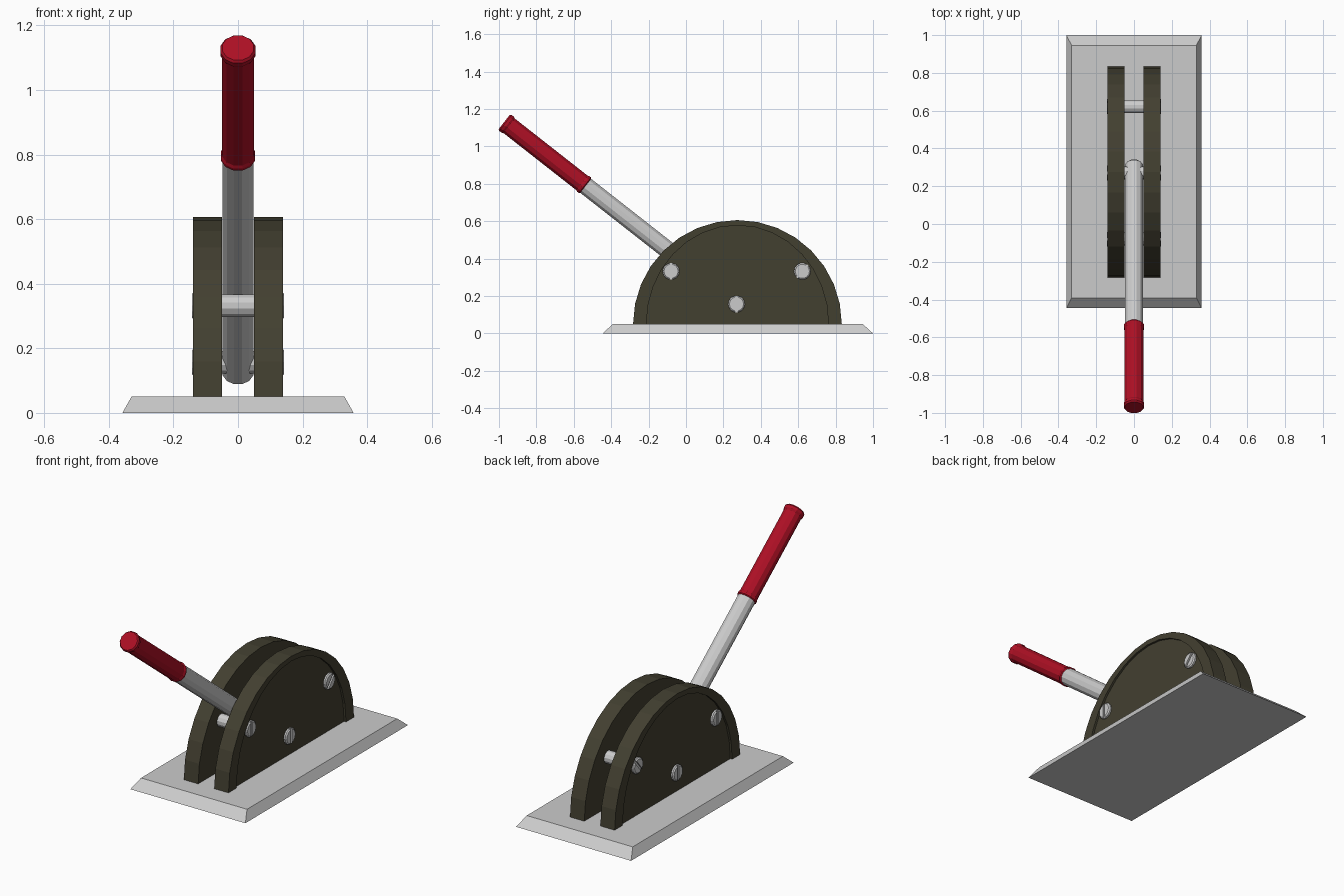
import bpy, bmesh, math
from mathutils import Vector, Matrix

if "Cube" in bpy.data.objects:
    bpy.data.objects.remove(bpy.data.objects["Cube"])


def make(name, bm, color=None):
    bmesh.ops.recalc_face_normals(bm, faces=bm.faces)
    me = bpy.data.meshes.new(name)
    bm.to_mesh(me)
    bm.free()
    ob = bpy.data.objects.new(name, me)
    bpy.context.collection.objects.link(ob)
    if color:
        m = bpy.data.materials.new(name + "_paint")
        m.diffuse_color = (*color, 1)
        m.use_nodes = True
        m.node_tree.nodes["Principled BSDF"].inputs["Base Color"].default_value = m.diffuse_color
        me.materials.append(m)
    return ob


def mirror_x(ob):
    mod = ob.modifiers.new("mirror", "MIRROR")
    mod.use_mirror_merge = False


def lathe(name, profile, matrix, sides, color=None):
    """Closed solid from (radius, height) rings around local z."""
    bm = bmesh.new()
    rings = []
    for r, h in profile:
        rings.append([bm.verts.new(matrix @ Vector((
            r * math.cos(2 * math.pi * (i + .5) / sides),
            r * math.sin(2 * math.pi * (i + .5) / sides), h)))
            for i in range(sides)])
    for a, b in zip(rings, rings[1:]):
        for i in range(sides):
            j = (i + 1) % sides
            bm.faces.new((a[i], a[j], b[j], b[i]))
    bm.faces.new(rings[0])
    bm.faces.new(rings[-1])
    return make(name, bm, color)


# base plate with sloping edges
bm = bmesh.new()
bmesh.ops.create_cube(bm, size=1)
for v in bm.verts:
    top = v.co.z > 0
    hx, hy = (0.33, 0.668) if top else (0.358, 0.723)
    v.co = (math.copysign(hx, v.co.x), 0.277 + math.copysign(hy, v.co.y), 0.05 if top else 0)
make("base_plate", bm)

# half-round side plates with a shallow recessed outer face
CY, CZ, SEG = 0.275, 0.05, 16
OLIVE = (0.055, 0.05, 0.03)
bm = bmesh.new()
arcs = []
for x, ry, rz in ((0.05, 0.558, 0.556), (0.139, 0.558, 0.556),
                  (0.139, 0.487, 0.528), (0.127, 0.487, 0.528)):
    arcs.append([bm.verts.new((x, CY + ry * math.cos(math.pi * i / SEG),
                               CZ + rz * math.sin(math.pi * i / SEG)))
                 for i in range(SEG + 1)])
for a, b in zip(arcs, arcs[1:]):
    for i in range(SEG):
        bm.faces.new((a[i], a[i + 1], b[i + 1], b[i]))
bm.faces.new(arcs[0])
bm.faces.new(arcs[-1])
bm.faces.new([a[0] for a in arcs] + [a[-1] for a in reversed(arcs)])
mirror_x(make("side_plate", bm, OLIVE))

# cross pins and slotted bolt heads
to_x = Matrix.Rotation(math.pi / 2, 4, 'Y')
pins = (("front", -0.08, 0.332, 0), ("pivot", 0.27, 0.157, 0), ("rear", 0.622, 0.332, -40))
for label, y, z, turn in pins:
    place = Matrix.Translation((0, y, z))
    lathe(label + "_pin", [(0.036, -0.1), (0.036, 0.1)], place @ to_x, 12)
    head = lathe(label + "_bolt_head", [(0.045, 0.12), (0.045, 0.136), (0.038, 0.142)],
                 place @ to_x, 14)
    bm = bmesh.new()
    bmesh.ops.create_cube(bm, size=1, matrix=Matrix.Translation((0.144, y, z))
                          @ Matrix.Rotation(math.radians(turn), 4, 'X')
                          @ Matrix.Diagonal((0.02, 0.014, 0.12, 1)))
    slot = make(label + "_slot_cutter", bm)
    slot.hide_render = True
    slot.hide_set(True)
    cut = head.modifiers.new("slot", "BOOLEAN")
    cut.operation = 'DIFFERENCE'
    cut.object = slot
    mirror_x(head)

# lever rod and red grip, both along the axis from the pivot
axis = Vector((0, -0.787, 0.617)).normalized()
lean = Matrix.Translation((0, 0.27, 0.157)) @ axis.to_track_quat('Z', 'X').to_matrix().to_4x4()
lathe("lever_rod", [(0.034, -0.066), (0.049, -0.05), (0.049, 1.10)], lean, 12)
lathe("lever_grip", [(0.05, 1.025), (0.055, 1.03), (0.055, 1.04), (0.051, 1.05), (0.051, 1.545),
                     (0.056, 1.555), (0.056, 1.57), (0.05, 1.578)], lean, 12, (0.42, 0.005, 0.018))
